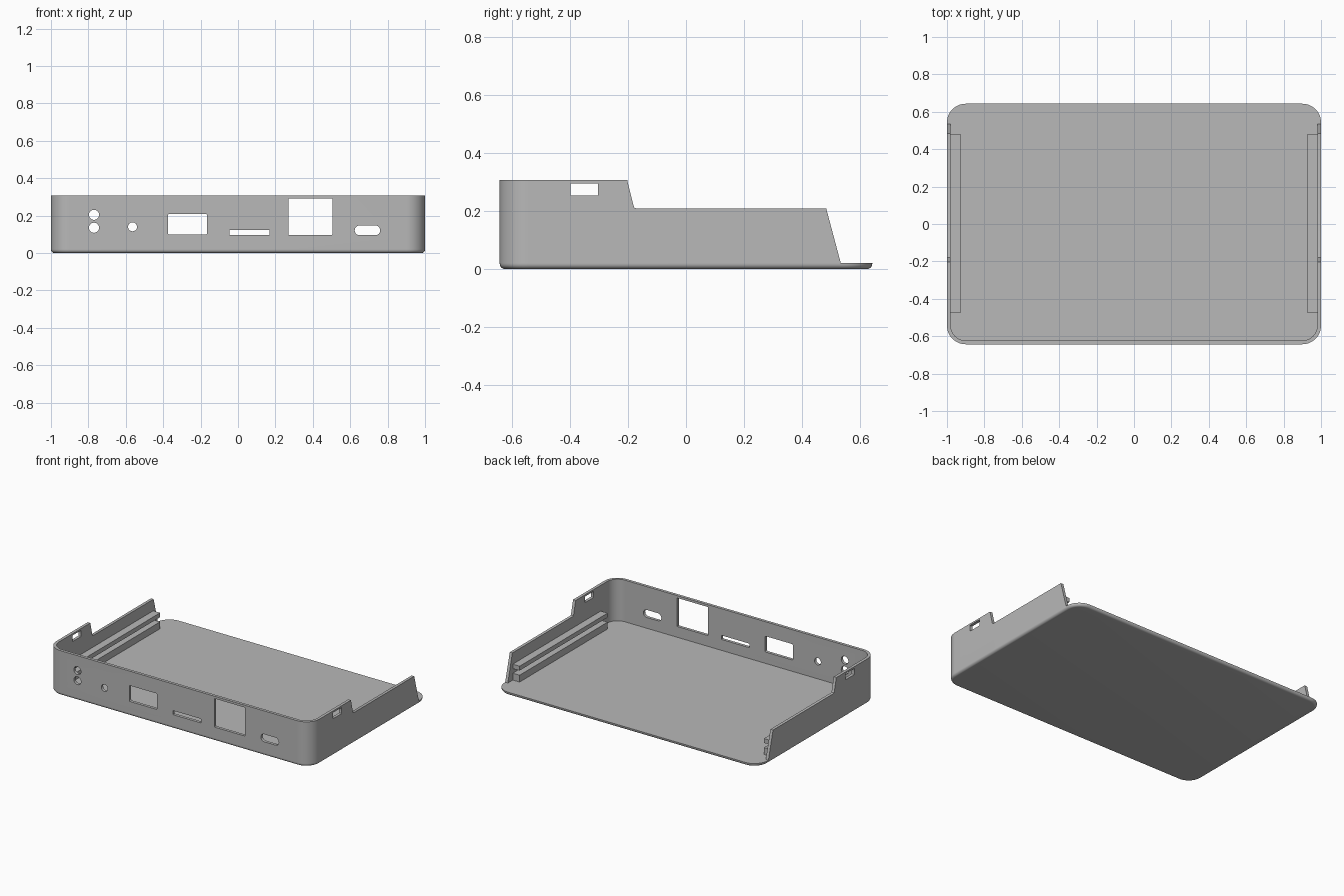
import bpy, bmesh, math

cube = bpy.data.objects.get("Cube")
if cube:
    bpy.data.objects.remove(cube, do_unlink=True)

grey = bpy.data.materials.new("matte_grey")
grey.use_nodes = True
grey.diffuse_color = (0.48, 0.48, 0.48, 1)
grey.node_tree.nodes["Principled BSDF"].inputs["Base Color"].default_value = (0.48, 0.48, 0.48, 1)

HX, HY, TOP, FLOOR = 1.0, 0.643, 0.307, 0.021
WALL, CORNER, FILLET = 0.02, 0.1, 0.018


def rounded(x0, x1, y0, y1, r, seg=10):
    """Outline of a rectangle with rounded corners."""
    pts = []
    corners = [(x1 - r, y1 - r), (x0 + r, y1 - r), (x0 + r, y0 + r), (x1 - r, y0 + r)]
    for i, (cx, cy) in enumerate(corners):
        for k in range(seg + 1):
            a = math.pi / 2 * (i + k / seg)
            pts.append((cx + r * math.cos(a), cy + r * math.sin(a)))
    return pts


def outline(inset, z):
    pts = rounded(-HX + inset, HX - inset, -HY + inset, HY - inset, CORNER - inset, 14)
    return [(x, y, z) for x, y in pts]


def loft(name, loops, ring=False):
    """Bridge equal loops; cap the ends, or join last to first for a ring."""
    bm = bmesh.new()
    rows = [[bm.verts.new(p) for p in loop] for loop in loops]
    n = len(rows[0])
    pairs = list(zip(rows, rows[1:]))
    if ring:
        pairs.append((rows[-1], rows[0]))
    else:
        bm.faces.new(rows[0])
        bm.faces.new(rows[-1])
    for a, b in pairs:
        for i in range(n):
            j = (i + 1) % n
            bm.faces.new((a[i], a[j], b[j], b[i]))
    bmesh.ops.remove_doubles(bm, verts=bm.verts, dist=1e-5)
    bmesh.ops.recalc_face_normals(bm, faces=bm.faces)
    mesh = bpy.data.meshes.new(name)
    bm.to_mesh(mesh)
    bm.free()
    mesh.materials.append(grey)
    obj = bpy.data.objects.new(name, mesh)
    bpy.context.collection.objects.link(obj)
    return obj


def activate(obj):
    bpy.ops.object.select_all(action='DESELECT')
    obj.select_set(True)
    bpy.context.view_layer.objects.active = obj


def cut(obj, cutter):
    mod = obj.modifiers.new("cut", 'BOOLEAN')
    mod.operation, mod.solver, mod.object = 'DIFFERENCE', 'EXACT', cutter
    activate(obj)
    bpy.ops.object.modifier_apply(modifier=mod.name)
    bpy.data.objects.remove(cutter, do_unlink=True)


def along_x(pts, x0, x1):
    return loft("cutter", [[(x, y, z) for y, z in pts] for x in (x0, x1)])


def along_y(pts, y0, y1):
    return loft("cutter", [[(x, y, z) for x, z in pts] for y in (y0, y1)])


# Floor plate with a filleted lower edge
steps = [math.pi / 2 * k / 6 for k in range(7)]
base = loft("floor_plate", [outline(FILLET * (1 - math.sin(a)), FILLET * (1 - math.cos(a)))
                            for a in steps] + [outline(0, FLOOR)])

# Surrounding wall, stepped down towards the open back
wall = loft("wall", [outline(0, FLOOR), outline(0, TOP),
                     outline(WALL, TOP), outline(WALL, FLOOR)], ring=True)
step = [(-0.203, 0.5), (-0.203, TOP), (-0.181, 0.218), (-0.178, 0.211), (-0.171, 0.2086),
        (0.484, 0.2086), (0.534, FLOOR), (0.54, 0), (0.8, 0), (0.8, 0.5)]
cut(wall, along_x(step, -1.2, 1.2))

# Latch windows through both side walls
cut(wall, along_x(rounded(-0.398, -0.303, 0.253, 0.295, 0.002, 2), -1.2, 1.2))

# Front openings: x range, z range, corner radius
openings = [
    (-0.797, -0.743, 0.177, 0.231, 0.0268),
    (-0.797, -0.743, 0.108, 0.162, 0.0268),
    (-0.588, -0.540, 0.116, 0.164, 0.0238),
    (-0.375, -0.165, 0.099, 0.208, 0.006),
    (-0.045, 0.168, 0.096, 0.124, 0.002),
    (0.270, 0.504, 0.095, 0.291, 0.004),
    (0.624, 0.760, 0.095, 0.147, 0.0255),
]
for x0, x1, z0, z1, r in openings:
    cut(wall, along_y(rounded(x0, x1, z0, z1, r, 8), -0.8, -0.5))

# Pairs of board rails on the inner sides
parts = [base, wall]
for side, s in (("left", 1), ("right", -1)):
    for level, z0, z1 in (("lower", FLOOR, 0.068), ("upper", 0.1, 0.13)):
        loops = [[(s * x, y, z) for x, y in ((0.928, -0.475), (0.985, -0.475),
                                             (0.985, 0.48), (0.928, 0.48))] for z in (z0, z1)]
        parts.append(loft(f"{side}_{level}_rail", loops))

for obj in parts:
    activate(obj)
    bpy.ops.object.shade_smooth_by_angle(angle=math.radians(30))
